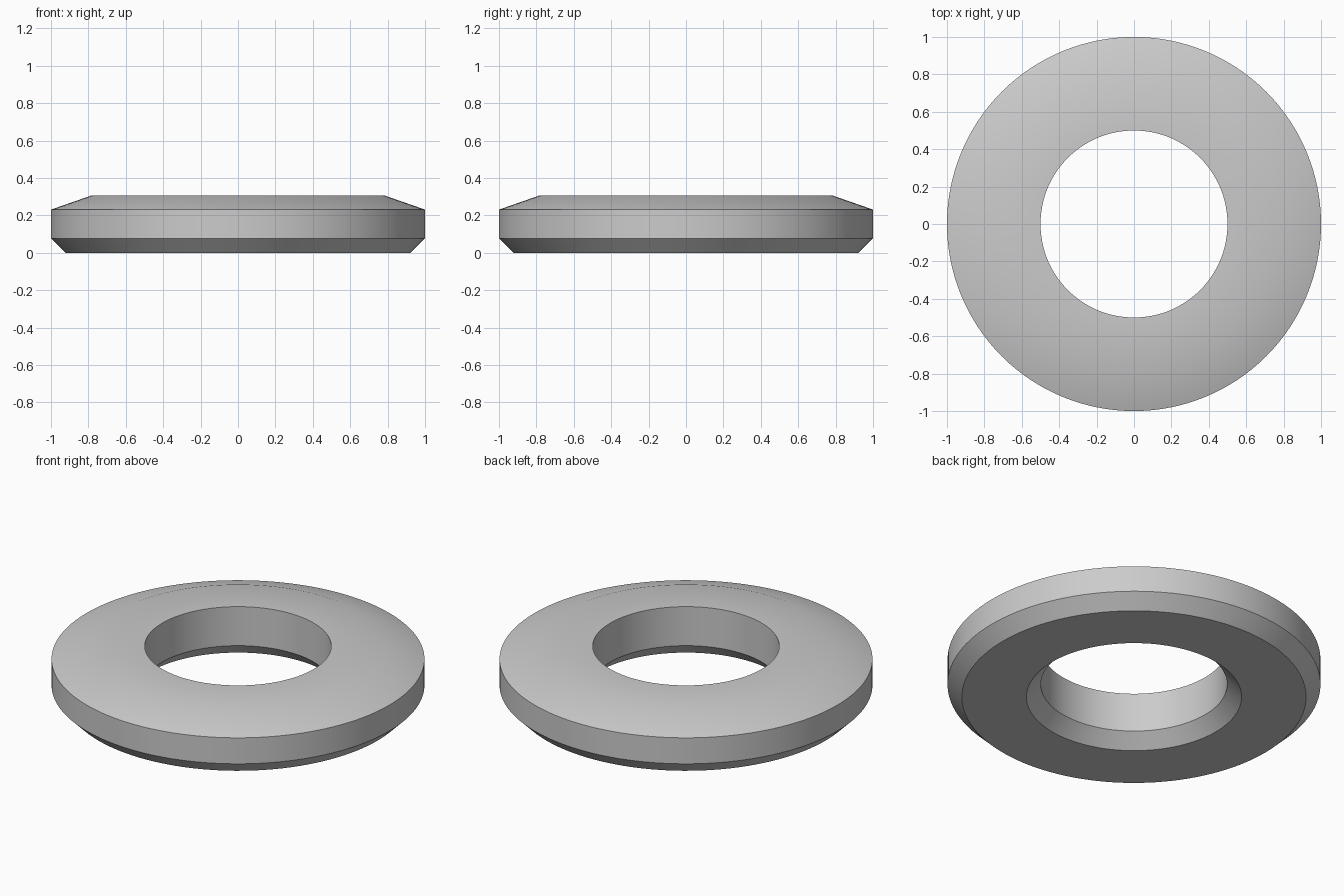
import bpy, bmesh, math

cube = bpy.data.objects.get("Cube")
if cube:
    bpy.data.objects.remove(cube, do_unlink=True)

# Plain grey metal
steel = bpy.data.materials.new("grey_metal")
steel.use_nodes = True
colour = (0.6, 0.6, 0.6, 1)
steel.diffuse_color = colour
steel.node_tree.nodes["Principled BSDF"].inputs["Base Color"].default_value = colour

# Cross-section of the ring: chamfered underside, sloped upper shoulder
unit = 1 / 13
chamfer, shoulder, top = unit, 3 * unit, 4 * unit
hole = 0.5
profile = [
    (hole + chamfer, 0), (1 - chamfer, 0), (1, chamfer),
    (1, shoulder), (0.78, top), (hole, top), (hole, chamfer),
]

# Revolve the cross-section around the vertical axis
bm = bmesh.new()
verts = [bm.verts.new((r, 0, z)) for r, z in profile]
edges = [bm.edges.new((v, verts[(i + 1) % len(verts)])) for i, v in enumerate(verts)]
bmesh.ops.spin(bm, geom=verts + edges, cent=(0, 0, 0), axis=(0, 0, 1),
               angle=math.tau, steps=128, use_merge=True)
bmesh.ops.remove_doubles(bm, verts=bm.verts, dist=1e-4)
bmesh.ops.recalc_face_normals(bm, faces=bm.faces)

mesh = bpy.data.meshes.new("washer_ring")
bm.to_mesh(mesh)
bm.free()
mesh.materials.append(steel)
ring = bpy.data.objects.new("washer_ring", mesh)
bpy.context.collection.objects.link(ring)

# Smooth round surfaces with crisp chamfer edges
bpy.ops.object.select_all(action="DESELECT")
ring.select_set(True)
bpy.context.view_layer.objects.active = ring
bpy.ops.object.shade_smooth_by_angle(angle=math.radians(30))
